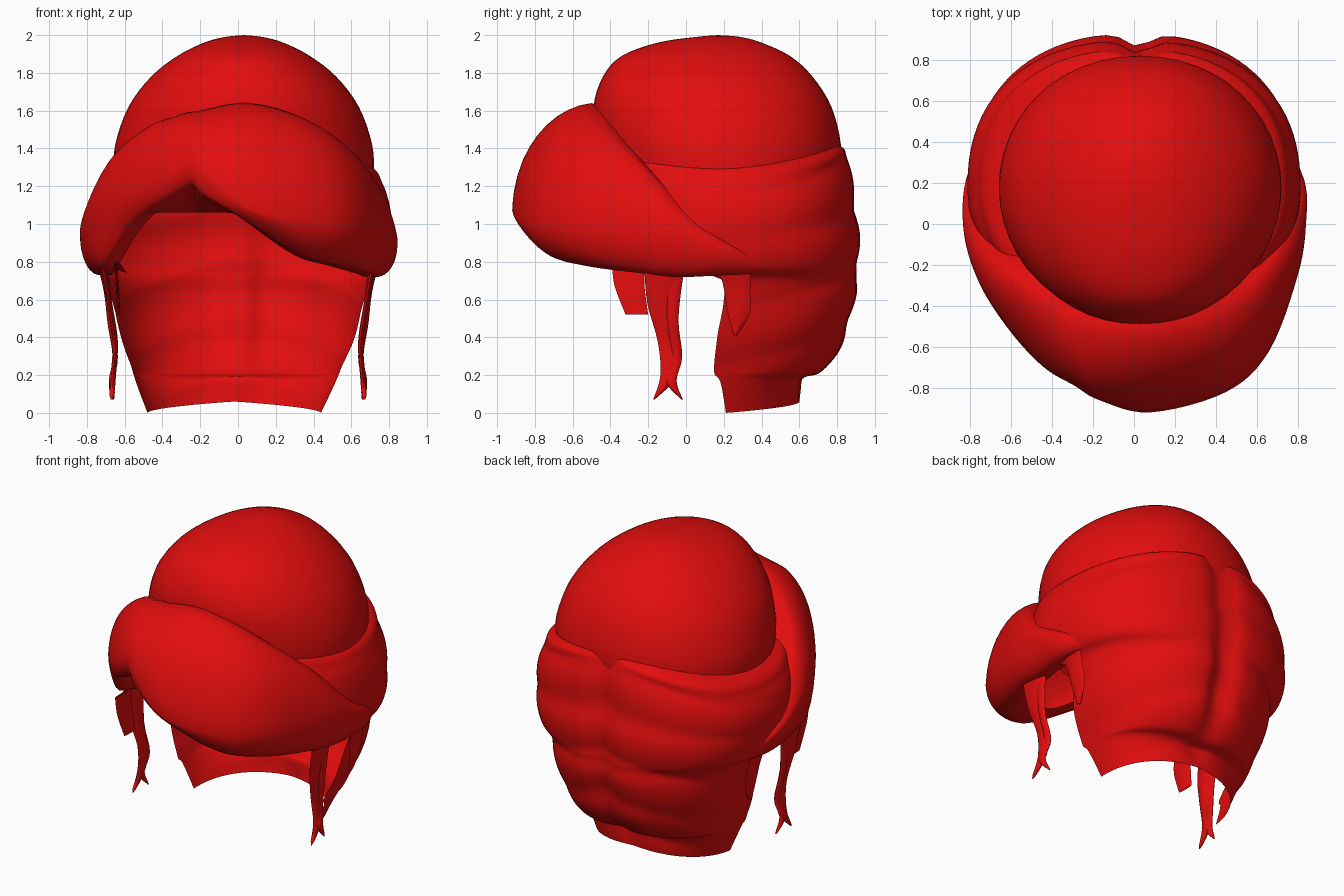
import bpy, bmesh, math
from mathutils import Vector

cube = bpy.data.objects.get("Cube")
if cube:
    bpy.data.objects.remove(cube, do_unlink=True)

red = bpy.data.materials.new("hair_red")
red.use_nodes = True
red.diffuse_color = (0.77, 0.004, 0.004, 1)
red.node_tree.nodes["Principled BSDF"].inputs["Base Color"].default_value = red.diffuse_color


def spline(rows, t):
    """Smooth curve through rows of equal length, t from 0 to 1."""
    f = t * (len(rows) - 1)
    i = min(int(f), len(rows) - 2)
    f -= i
    a, b, c, d = (rows[min(max(k, 0), len(rows) - 1)] for k in range(i - 1, i + 3))
    return [q + f * ((r - p) / 2 + f * ((2 * p - 5 * q + 4 * r - s) / 2
            + f * (3 * q - p - 3 * r + s) / 2)) for p, q, r, s in zip(a, b, c, d)]


def sheet(name, grid, closed=False):
    """Skin a grid of points into one smooth object."""
    bm = bmesh.new()
    rows = [[bm.verts.new(p) for p in row] for row in grid]
    for low, high in zip(rows, rows[1:]):
        n = len(low)
        for j in range(n if closed else n - 1):
            k = (j + 1) % n
            bm.faces.new((low[j], low[k], high[k], high[j]))
    bmesh.ops.remove_doubles(bm, verts=bm.verts, dist=0.0005)
    bmesh.ops.recalc_face_normals(bm, faces=bm.faces)
    mesh = bpy.data.meshes.new(name)
    bm.to_mesh(mesh)
    bm.free()
    mesh.materials.append(red)
    obj = bpy.data.objects.new(name, mesh)
    bpy.context.collection.objects.link(obj)
    bpy.ops.object.select_all(action="DESELECT")
    obj.select_set(True)
    bpy.context.view_layer.objects.active = obj
    bpy.ops.object.shade_smooth_by_angle(angle=math.radians(60))


def squash(v, power):
    return math.copysign(abs(v) ** power, v)


# Crown dome: height, half width, front y, back y
crown = [(1.08, .68, -.42, .79), (1.25, .69, -.45, .81), (1.42, .68, -.48, .82),
         (1.62, .61, -.49, .77), (1.78, .49, -.44, .67), (1.89, .35, -.34, .55),
         (1.96, .21, -.15, .40), (1.99, .10, .05, .29), (2.0, 0, .17, .17)]
grid = []
for i in range(33):
    z, w, front, back = spline(crown, i / 32)
    w = max(w, 0)
    ring = []
    for j in range(48):
        a = math.tau * j / 48
        ring.append((.03 + w * squash(math.sin(a), .95),
                     (front + back) / 2 + (back - front) / 2 * math.cos(a), z))
    grid.append(ring)
sheet("crown", grid, closed=True)

# Back and sides: height, half width, back y, half sweep in degrees
nape = [(0, .46, .60, 87), (.17, .53, .63, 90), (.22, .55, .73, 92), (.38, .61, .84, 91),
        (.6, .67, .90, 89), (.71, .70, .91, 90), (.78, .77, .92, 108), (.95, .81, .92, 122),
        (1.2, .80, .89, 135), (1.34, .76, .87, 142), (1.41, .72, .85, 145), (1.46, .62, .74, 148)]
grid = []
for i in range(67):
    z, w, back, sweep = spline(nape, i / 66)
    row = []
    for j in range(65):
        u = j / 32 - 1
        a = math.radians(sweep) * u
        # swagged rolls of hair, deeper on the right, with a centre crease
        side = min(1, max(0, (z - .9) / .45)) * (.12 if u > 0 else .16) * abs(math.sin(a)) ** 1.5
        fade = max(0, math.cos(a * .8)) * min(1, z / .2)
        roll = .02 * fade * (abs(math.sin(math.pi * (z + .25 * abs(u) - .5) / .3)) - .6)
        x = (w + roll) * squash(math.sin(a), .88) + .02 * (min(1, z / .4) - 1)
        y = .18 + (back - .18 + roll if math.cos(a) > 0 else .6) * squash(math.cos(a), .88)
        if math.cos(a) > 0:
            y -= .06 * math.exp(-((x - .02) / .08) ** 2) * min(1, z / .4)
        hem = .06 * (1 - abs(u)) * max(0, 1 - z / .2)
        row.append((x, y, z - side + hem))
    grid.append(row)
sheet("back_hair", grid)

# Swept fringe stations from right to left: top edge, fullest point, lower edge
fringe = [
    (-.70, .46, .78, -.70, .46, .77, -.69, .44, .74),
    (-.78, .24, .90, -.82, .22, .87, -.74, .2, .73),
    (-.77, 0, 1.08, -.83, -.05, 1.0, -.73, -.05, .75),
    (-.64, -.21, 1.36, -.75, -.30, 1.08, -.70, -.27, .79),
    (-.46, -.34, 1.52, -.60, -.53, 1.14, -.56, -.48, .99),
    (-.33, -.44, 1.57, -.44, -.70, 1.22, -.41, -.66, 1.11),
    (-.27, -.46, 1.59, -.29, -.79, 1.30, -.25, -.76, 1.20),
    (-.20, -.48, 1.60, -.17, -.86, 1.25, -.19, -.82, 1.16),
    (.04, -.50, 1.64, .08, -.92, 1.07, .02, -.86, 1.03),
    (.30, -.46, 1.58, .45, -.82, 1.0, .32, -.72, .84),
    (.52, -.36, 1.45, .66, -.62, .99, .53, -.54, .78),
    (.67, -.18, 1.27, .80, -.25, .96, .69, -.24, .74),
    (.78, .05, 1.02, .84, 0, .94, .74, -.02, .72),
    (.80, .25, .88, .83, .22, .85, .75, .2, .73),
    (.70, .46, .78, .70, .46, .77, .69, .44, .74)]


def quarter(p, q, t, level_start):
    """Softened quarter-round path from p to q."""
    s, c = math.sin(t * math.pi / 2), 1 - math.cos(t * math.pi / 2)
    flat, rise = (.9 * v + .1 * t for v in ((s, c) if level_start else (c, s)))
    return (p.x + (q.x - p.x) * flat, p.y + (q.y - p.y) * flat, p.z + (q.z - p.z) * rise)


grid = []
for i in range(85):
    s = spline(fringe, i / 84)
    top, full, low = Vector(s[:3]), Vector(s[3:6]), Vector(s[6:])
    root = Vector((top.x * .84, .17 + (top.y - .17) * .84, top.z - .04))
    tuck = Vector((low.x * .9, low.y * .65, min(low.z, 1.06)))
    row = [root.lerp(top, k / 2) for k in range(2)]
    row += [quarter(top, full, k / 10, True) for k in range(11)]
    row += [quarter(full, low, k / 6, False) for k in range(1, 7)]
    row += [low.lerp(tuck, k / 3) for k in range(1, 4)]
    grid.append(row)
sheet("fringe", grid)


def lock(name, path, thick=.014):
    """Flat tapering strand; path rows are x, y, z, half width."""
    grid = []
    for i in range(17):
        x, y, z, w = spline(path, i / 16)
        w = max(w, .001)
        t = min(thick, w)
        grid.append([(x + t * math.cos(math.tau * k / 8), y + w * math.sin(math.tau * k / 8), z)
                     for k in range(8)])
    sheet(name, grid, closed=True)


# Loose strands on both temples and in front of the nape
for label, s in (("right", -1), ("left", 1)):
    lock(label + "_temple_lock", [(s * .71, -.12, .76, .10), (s * .68, -.13, .58, .075),
         (s * .65, -.10, .38, .05), (s * .66, -.09, .2, .045), (s * .67, -.17, .07, .004)])
    lock(label + "_thin_lock", [(s * .70, -.06, .76, .05), (s * .68, -.07, .5, .03),
         (s * .65, -.05, .3, .03), (s * .67, -.08, .17, .03), (s * .66, -.02, .07, .004)])
    lock(label + "_ear_lock", [(s * .73, .26, .78, .09), (s * .70, .27, .66, .07),
         (s * .68, .28, .53, .06), (s * .66, .26, .41, .01)])
lock("right_front_lock", [(-.65, -.30, .80, .09), (-.64, -.30, .68, .08),
     (-.63, -.26, .52, .06)], .008)
